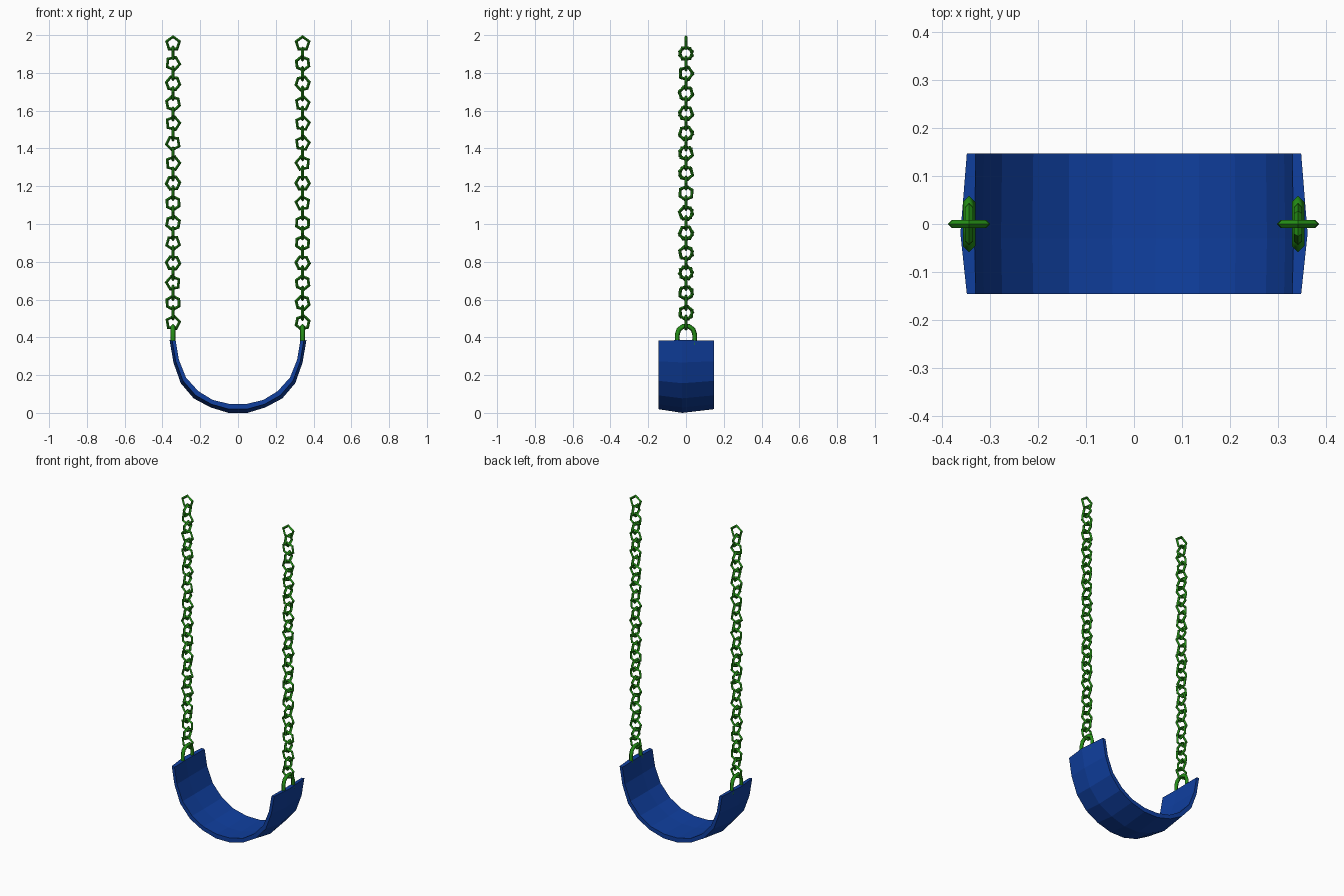
import bpy, bmesh, math, random
from mathutils import Matrix, Vector

random.seed(4)
default = bpy.data.objects.get("Cube")
if default:
    bpy.data.objects.remove(default, do_unlink=True)


def material(name, rgb):
    m = bpy.data.materials.new(name)
    m.use_nodes = True
    m.diffuse_color = (*rgb, 1)
    m.node_tree.nodes["Principled BSDF"].inputs["Base Color"].default_value = (*rgb, 1)
    return m


blue = material("seat blue", (0.005, 0.05, 0.35))
green = material("chain green", (0.018, 0.27, 0.008))


def add_object(name, data, mat):
    data.materials.append(mat)
    obj = bpy.data.objects.new(name, data)
    bpy.context.collection.objects.link(obj)
    return obj


# Sling seat: a curved strap, thicker along its middle than at its edges
inner_half = [(0.045, 0.05), (0.135, 0.072), (0.21, 0.118),
              (0.275, 0.19), (0.313, 0.285), (0.33, 0.385)]
outer_half = [(0.05, 0.003), (0.145, 0.032), (0.235, 0.08),
              (0.303, 0.16), (0.342, 0.27), (0.362, 0.388)]


def mirrored(half):
    return [(-x, z) for x, z in reversed(half)] + half


def build_seat():
    bm = bmesh.new()
    # each station is a closed ring: (y, share of thickness)
    section = [(-0.146, 0), (-0.03, 0.08), (0.147, 0),
               (0.147, 0.58), (-0.02, 1), (-0.146, 0.58)]
    rings = []
    for a, b in zip(mirrored(inner_half), mirrored(outer_half)):
        rings.append([bm.verts.new((a[0] + (b[0] - a[0]) * t, y,
                                    a[1] + (b[1] - a[1]) * t)) for y, t in section])
    n = len(section)
    for r, s in zip(rings, rings[1:]):
        for i in range(n):
            j = (i + 1) % n
            bm.faces.new((r[i], r[j], s[j], s[i]))
    bm.faces.new(rings[0])
    bm.faces.new(rings[-1])
    bmesh.ops.recalc_face_normals(bm, faces=bm.faces)
    # shift so that the lowest point rests on the ground
    low = min(v.co.z for v in bm.verts)
    bmesh.ops.translate(bm, verts=bm.verts, vec=(0, 0, -low))
    mesh = bpy.data.meshes.new("seat")
    bm.to_mesh(mesh)
    bm.free()
    add_object("seat", mesh, blue)


# Faceted chain link: a coarse ring lying in the XZ plane
def link_mesh(sides, radius, tube):
    bm = bmesh.new()
    rings = []
    for i in range(sides):
        a = math.tau * i / sides
        out = Vector((math.sin(a), 0, math.cos(a)))
        rings.append([bm.verts.new(out * (radius + tube * math.cos(b))
                                   + Vector((0, tube * math.sin(b), 0)))
                      for b in (0, math.pi / 2, math.pi, math.pi * 1.5)])
    for i in range(sides):
        r, s = rings[i], rings[(i + 1) % sides]
        for k in range(4):
            m = (k + 1) % 4
            bm.faces.new((r[k], r[m], s[m], s[k]))
    bmesh.ops.recalc_face_normals(bm, faces=bm.faces)
    mesh = bpy.data.meshes.new("chain_link")
    bm.to_mesh(mesh)
    bm.free()
    mesh.materials.append(green)
    return mesh


links = [link_mesh(5, 0.036, 0.0085), link_mesh(6, 0.036, 0.0085)]


def build_chain(side, x):
    top, pitch, count = 1.9555, 0.0528, 29
    for i in range(count):
        mesh = links[0] if i == 0 else random.choice(links)
        spin = 0 if i == 0 else random.uniform(0, math.tau)
        obj = bpy.data.objects.new(f"{side}_chain_link_{i + 1}", mesh)
        turn = math.pi / 2 * (i % 2)
        obj.matrix_world = (Matrix.Translation((x, 0, top - pitch * i))
                            @ Matrix.Rotation(turn, 4, 'Z')
                            @ Matrix.Rotation(spin, 4, 'Y'))
        bpy.context.collection.objects.link(obj)


# Shackle: an arch joining the seat end to the lowest link
def build_shackle(side, x):
    curve = bpy.data.curves.new(f"{side}_shackle", 'CURVE')
    curve.dimensions = '3D'
    curve.bevel_depth = 0.013
    curve.bevel_resolution = 0
    curve.use_fill_caps = True
    arch = [(0.046 * math.cos(math.pi * i / 5), 0.415 + 0.046 * math.sin(math.pi * i / 5))
            for i in range(6)]
    path = [(0.046, 0.36)] + arch + [(-0.046, 0.36)]
    spline = curve.splines.new('POLY')
    spline.points.add(len(path) - 1)
    for p, (y, z) in zip(spline.points, path):
        p.co = (x, y, z, 1)
    add_object(f"{side}_shackle", curve, green)


build_seat()
for side, x in (("left", 0.342), ("right", -0.344)):
    build_chain(side, x)
    build_shackle(side, x)
